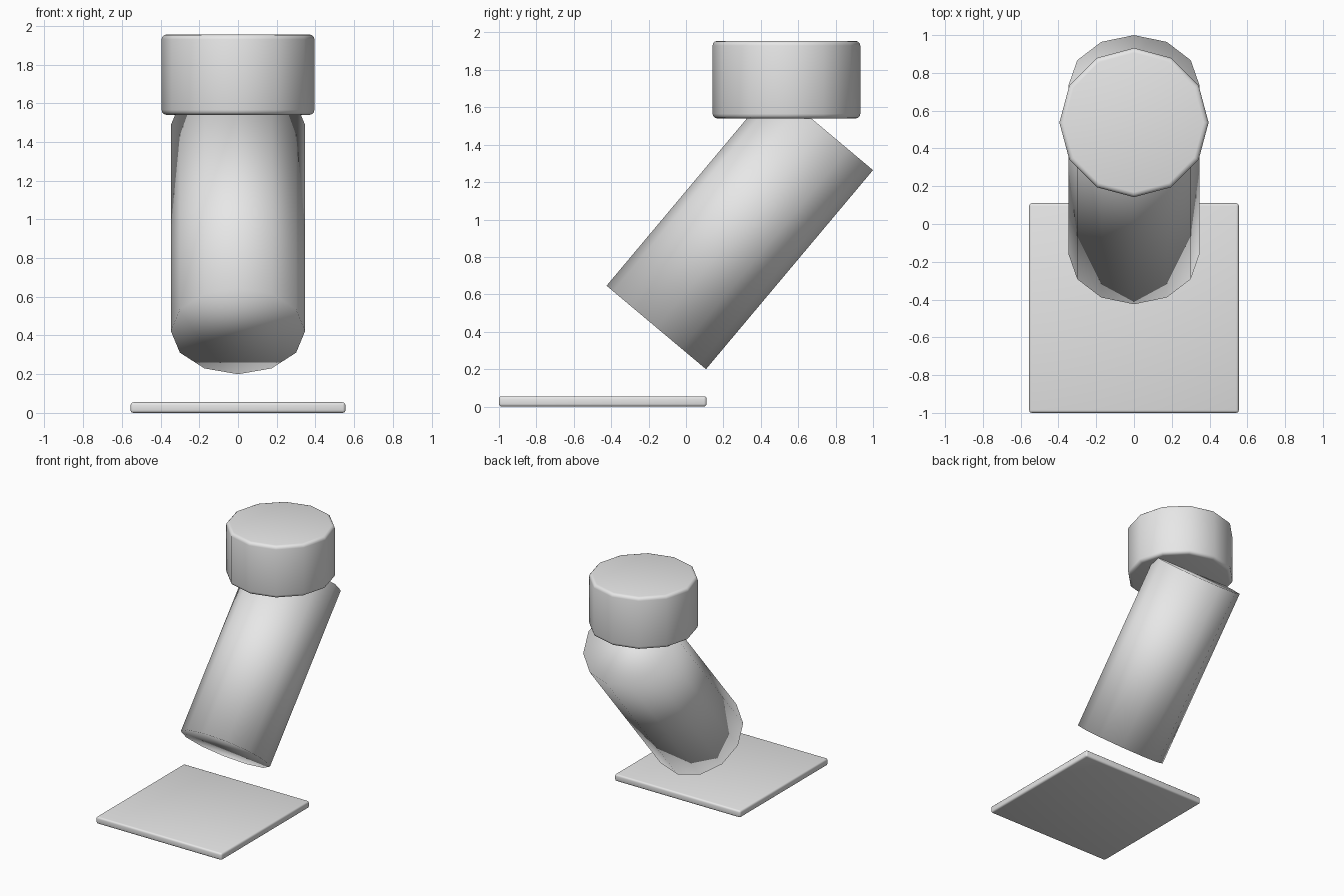
import bpy
from math import radians

old = bpy.data.objects.get("Cube")
if old:
    bpy.data.objects.remove(old, do_unlink=True)

grey = bpy.data.materials.new("light_grey")
grey.use_nodes = True
grey.diffuse_color = (0.8, 0.8, 0.8, 1)
grey.node_tree.nodes["Principled BSDF"].inputs["Base Color"].default_value = (0.8, 0.8, 0.8, 1)


def finish(name, bevel=0):
    """Name and colour the active object, with rounded edges if asked."""
    obj = bpy.context.object
    obj.name = name
    obj.data.materials.append(grey)
    if bevel:
        mod = obj.modifiers.new("rounded_edges", "BEVEL")
        mod.width = bevel
        mod.segments = 3
        mod.limit_method = "ANGLE"
        mod.angle_limit = radians(40)
    bpy.ops.object.shade_smooth()
    return obj


# Thin base plate
bpy.ops.mesh.primitive_cube_add(size=1, location=(0, -0.445, 0.0275))
bpy.context.object.scale = (1.11, 1.11, 0.055)
bpy.ops.object.transform_apply(location=False, rotation=False, scale=True)
finish("base_plate", 0.014)

# Leaning twelve-sided body, softly shaded over its closed ends
bpy.ops.mesh.primitive_cylinder_add(
    vertices=12, radius=0.347, depth=1.389,
    location=(0, 0.2875, 0.955), rotation=(radians(-40), 0, 0))
finish("leaning_body")

# Upright cap with rounded rims
bpy.ops.mesh.primitive_cylinder_add(
    vertices=12, radius=0.395, depth=0.415, location=(0, 0.537, 1.7475))
finish("top_cap", 0.025)
